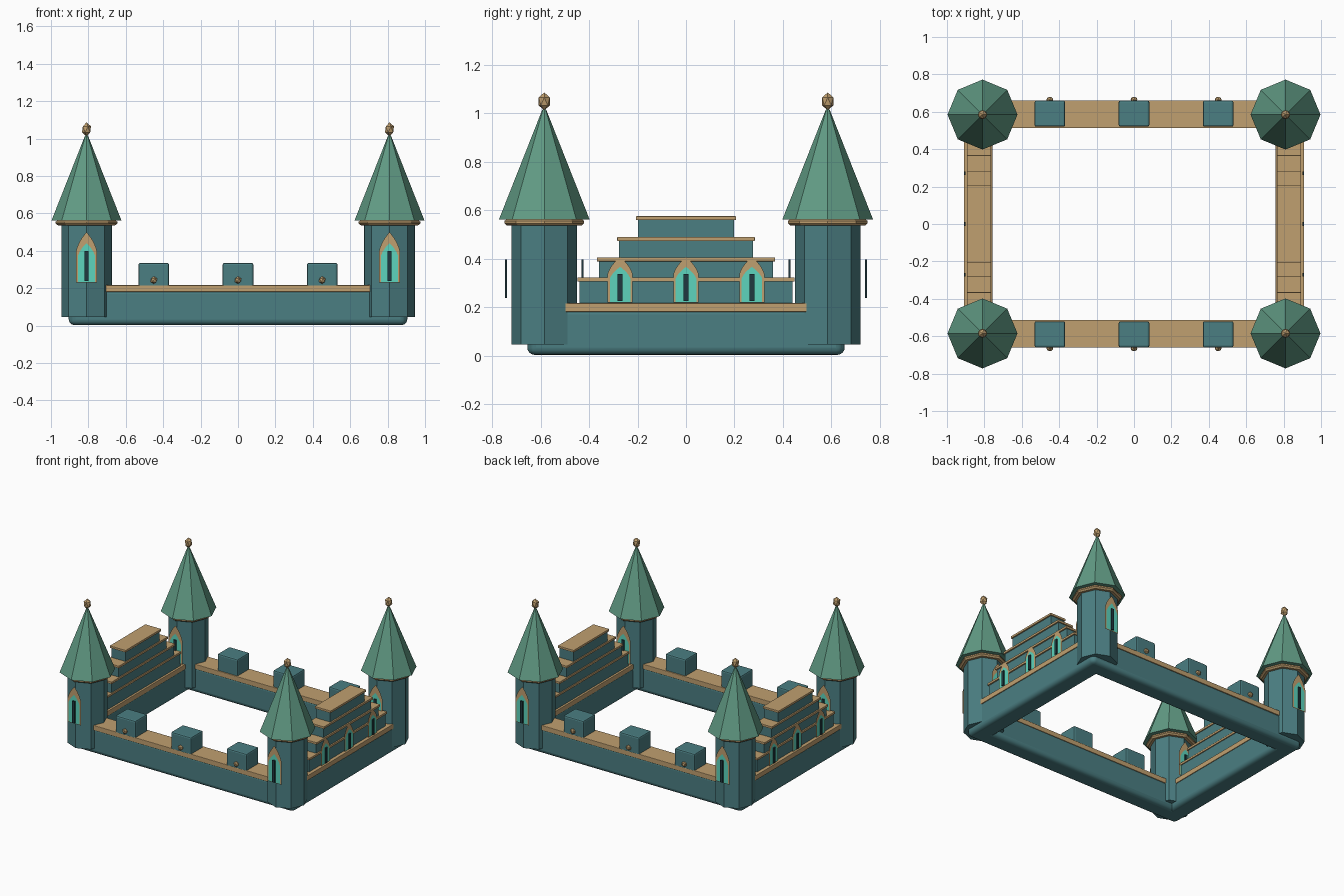
import bpy, bmesh
from math import pi, cos, sin
from mathutils import Matrix, Vector

if "Cube" in bpy.data.objects:
    bpy.data.objects.remove(bpy.data.objects["Cube"])


def material(name, rgb):
    m = bpy.data.materials.new(name)
    m.diffuse_color = (*rgb, 1)
    m.use_nodes = True
    m.node_tree.nodes["Principled BSDF"].inputs["Base Color"].default_value = m.diffuse_color
    return m


STONE = material("teal_stone", (0.07, 0.21, 0.225))
ROOF = material("green_roof", (0.12, 0.33, 0.235))
TRIM = material("tan_trim", (0.53, 0.35, 0.16))
GLASS = material("bright_glass", (0.11, 0.66, 0.51))
DARK = material("dark_bar", (0.014, 0.04, 0.05))


def add_object(name, bm, mat):
    me = bpy.data.meshes.new(name)
    bm.to_mesh(me)
    bm.free()
    me.materials.append(mat)
    ob = bpy.data.objects.new(name, me)
    bpy.context.collection.objects.link(ob)
    return ob


def box(name, x, y, z, mat, bevel=0.0, segments=2):
    """Box from (min, max) ranges with an optional rounded edge."""
    bm = bmesh.new()
    bmesh.ops.create_cube(bm, size=1)
    for v in bm.verts:
        v.co = Vector([(r[0] + r[1]) / 2 + c * (r[1] - r[0]) for r, c in zip((x, y, z), v.co)])
    ob = add_object(name, bm, mat)
    if bevel:
        mod = ob.modifiers.new("bevel", "BEVEL")
        mod.width = bevel
        mod.segments = segments
        if segments > 2:
            bpy.context.view_layer.objects.active = ob
            ob.select_set(True)
            bpy.ops.object.shade_smooth_by_angle(angle=0.7)
            ob.select_set(False)
    return ob


def octagon(name, profile, cx, cy, mat):
    """Eight-sided turned solid from (radius, z) pairs, capped at both ends."""
    bm = bmesh.new()
    rings = [[bm.verts.new((cx + r * cos(i * pi / 4), cy + r * sin(i * pi / 4), z))
              for i in range(8)] for r, z in profile]
    for a, b in zip(rings, rings[1:]):
        for i in range(8):
            j = (i + 1) % 8
            bm.faces.new((a[i], a[j], b[j], b[i]))
    bm.faces.new(rings[0][::-1])
    bm.faces.new(rings[-1])
    return add_object(name, bm, mat)


def gem(name, loc, size, mat):
    bm = bmesh.new()
    bmesh.ops.create_icosphere(bm, subdivisions=1, radius=1)
    for v in bm.verts:
        v.co = Vector([l + s * c for l, s, c in zip(loc, size, v.co)])
    return add_object(name, bm, mat)


def arch(name, half, bottom, spring, top, matrix, depth, mat):
    """Flat pointed-arch panel facing -y before placement."""
    curve = []
    for i in range(6):
        t = i / 6
        u = (1 - t) ** 2 * half + 2 * t * (1 - t) * half * 0.8
        z = (1 - t) ** 2 * spring + 2 * t * (1 - t) * (spring + 0.5 * (top - spring)) + t * t * top
        curve.append((u, z))
    pts = [(-half, bottom), (half, bottom)] + curve + [(0, top)] + [(-u, z) for u, z in curve[::-1]]
    bm = bmesh.new()
    bm.faces.new([bm.verts.new(matrix @ Vector((u, -depth, z))) for u, z in pts])
    return add_object(name, bm, mat)


def window(name, cx, cy, angle, depth, z0, height, half):
    """Tan frame, bright pane and dark centre bar."""
    m = Matrix.Translation((cx, cy, 0)) @ Matrix.Rotation(angle, 4, "Z")
    arch(name + "_frame", half, z0, z0 + height * 0.62, z0 + height, m, depth, TRIM)
    arch(name + "_pane", half * 0.82, z0 + 0.004, z0 + height * 0.52, z0 + height * 0.78,
         m, depth + 0.003, GLASS)
    bar = box(name + "_bar", (-0.01, 0.01), (-depth - 0.012, -depth - 0.003),
              (z0 + 0.007, z0 + height * 0.62), DARK)
    bar.data.transform(m)


TX, TY = 0.81, 0.585

# Long front and back walls with coping, merlons and studs
for s, side in ((-1, "front"), (1, "back")):
    def yr(a, b):
        return tuple(sorted((s * a, s * b)))
    box(side + "_wall", (-0.9, 0.9), yr(0.515, 0.655), (0.003, 0.2), STONE, 0.03, 4)
    box(side + "_coping", (-0.8, 0.8), yr(0.512, 0.66), (0.18, 0.216), TRIM, 0.003)
    for i, x in enumerate((-0.45, 0, 0.45)):
        box(f"{side}_merlon_{i}", (x - 0.082, x + 0.082), yr(0.52, 0.66), (0.205, 0.335), STONE, 0.01)
        gem(f"{side}_stud_{i}", (x, s * 0.664, 0.243), (0.02, 0.018, 0.02), TRIM)

# Short side walls with stepped gables and three windows each
STEPS = [(0.44, 0.21, 0.307), (0.36, 0.32, 0.39), (0.276, 0.403, 0.474), (0.198, 0.487, 0.56)]
for s, side in ((-1, "left"), (1, "right")):
    def xr(a, b):
        return tuple(sorted((s * a, s * b)))
    box(side + "_wall", xr(0.76, 0.905), (-0.65, 0.65), (0.003, 0.2), STONE, 0.03, 4)
    box(side + "_coping", xr(0.757, 0.909), (-0.58, 0.58), (0.18, 0.216), TRIM, 0.003)
    for i, (half, z0, z1) in enumerate(STEPS):
        box(f"{side}_gable_step_{i}", xr(0.772, 0.884), (-half, half), (z0, z1), STONE)
        box(f"{side}_gable_ledge_{i}", xr(0.765, 0.894), (-half - 0.008, half + 0.008),
            (z1 - 0.001, z1 + 0.015), TRIM, 0.002)
    for i, y in enumerate((-0.272, 0, 0.272)):
        window(f"{side}_gable_window_{i}", 0, y, s * pi / 2, 0.897, 0.218, 0.19, 0.052)

# Four octagonal corner towers
for sx in (-1, 1):
    for sy in (-1, 1):
        n = ("left" if sx < 0 else "right") + "_" + ("front" if sy < 0 else "back")
        x, y = sx * TX, sy * TY
        octagon(n + "_tower", [(0.135, 0.045), (0.135, 0.55)], x, y, STONE)
        octagon(n + "_tower_cornice", [(0.135, 0.536), (0.153, 0.536), (0.165, 0.546),
                                       (0.165, 0.555), (0.153, 0.564)], x, y, TRIM)
        octagon(n + "_tower_roof", [(0.187, 0.562), (0.008, 1.015)], x, y, ROOF)
        gem(n + "_tower_finial", (x, y, 1.049), (0.027, 0.027, 0.037), TRIM)
        for a, face in ((0, "front"), (pi, "back")):
            window(f"{n}_tower_{face}_window", x, y, a, 0.15, 0.23, 0.27, 0.056)
